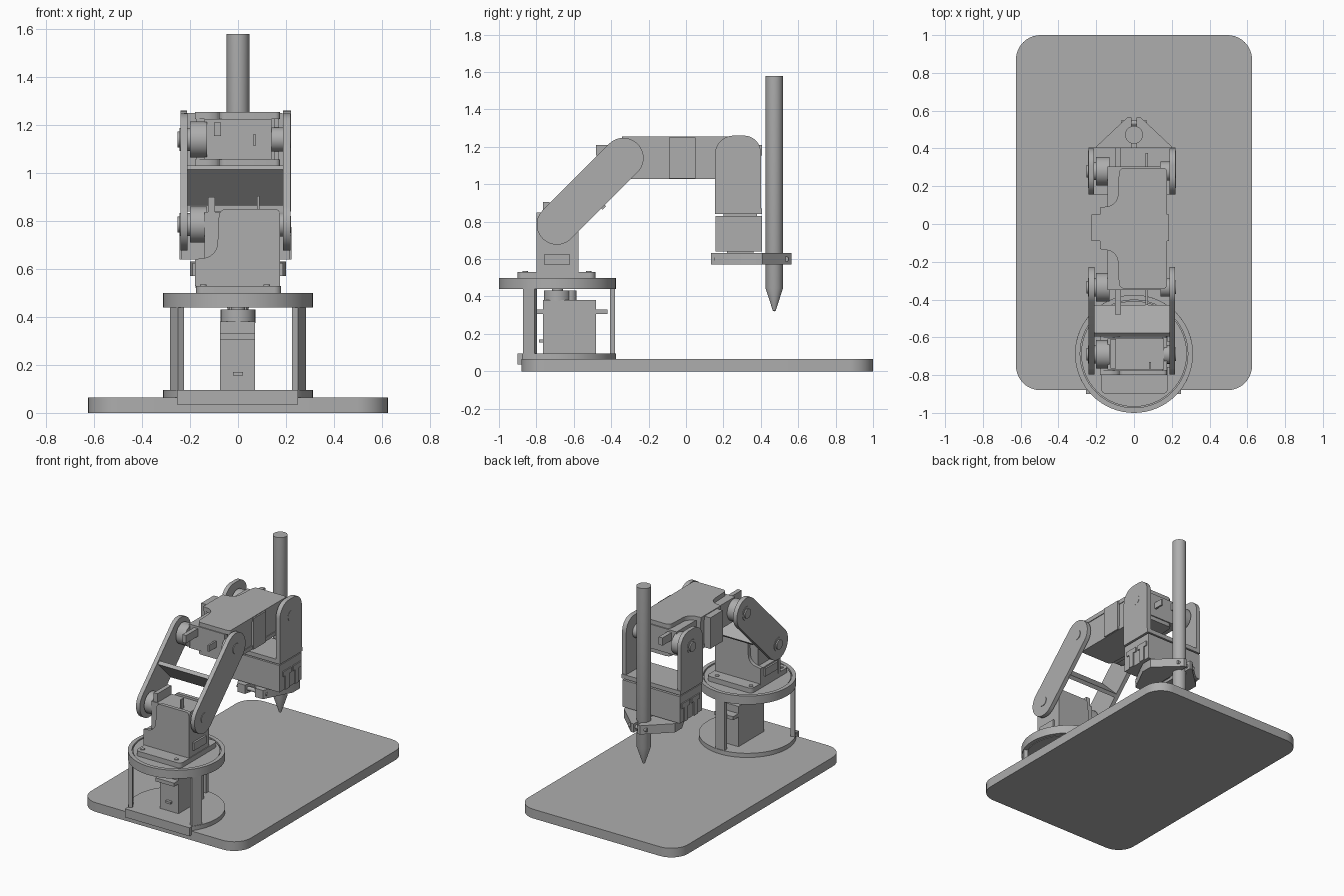
import bpy, bmesh, math

if "Cube" in bpy.data.objects:
    bpy.data.objects.remove(bpy.data.objects["Cube"], do_unlink=True)

GREY = (0.42, 0.42, 0.42, 1)
grey = bpy.data.materials.new("matte grey")
grey.use_nodes = True
grey.diffuse_color = GREY
grey.node_tree.nodes["Principled BSDF"].inputs["Base Color"].default_value = GREY

MAP = {"x": lambda a, b, c: (c, a, b),
       "y": lambda a, b, c: (a, c, b),
       "z": lambda a, b, c: (a, b, c)}


def finish(name, bm):
    bmesh.ops.recalc_face_normals(bm, faces=bm.faces)
    mesh = bpy.data.meshes.new(name)
    bm.to_mesh(mesh)
    bm.free()
    mesh.materials.append(grey)
    obj = bpy.data.objects.new(name, mesh)
    bpy.context.collection.objects.link(obj)
    bpy.ops.object.select_all(action="DESELECT")
    obj.select_set(True)
    bpy.context.view_layer.objects.active = obj
    bpy.ops.object.shade_smooth_by_angle(angle=math.radians(30))
    return obj


def prism(name, pts, axis, lo, hi):
    """Extrude an outline along an axis."""
    bm = bmesh.new()
    low = [bm.verts.new(MAP[axis](a, b, lo)) for a, b in pts]
    top = [bm.verts.new(MAP[axis](a, b, hi)) for a, b in pts]
    bm.faces.new(low)
    bm.faces.new(top)
    for i in range(len(pts)):
        j = (i + 1) % len(pts)
        bm.faces.new((low[i], low[j], top[j], top[i]))
    return finish(name, bm)


def lathe(name, profile, centre, steps=64):
    """Closed (radius, z) profile turned around a vertical axis."""
    bm = bmesh.new()
    rings = []
    for k in range(steps):
        t = math.tau * k / steps
        rings.append([bm.verts.new((centre[0] + r * math.cos(t),
                                    centre[1] + r * math.sin(t), z)) for r, z in profile])
    n = len(profile)
    for k in range(steps):
        p, q = rings[k], rings[(k + 1) % steps]
        for i in range(n):
            j = (i + 1) % n
            bm.faces.new((p[i], q[i], q[j], p[j]))
    bmesh.ops.remove_doubles(bm, verts=bm.verts, dist=1e-5)
    return finish(name, bm)


def arc(a, b, r, start, end, n=10):
    return [(a + r * math.cos(math.radians(start + (end - start) * i / n)),
             b + r * math.sin(math.radians(start + (end - start) * i / n)))
            for i in range(n + 1)]


def box(name, x, y, z):
    return prism(name, [(x[0], y[0]), (x[1], y[0]), (x[1], y[1]), (x[0], y[1])], "z", *z)


def cyl(name, axis, a, b, r, lo, hi, n=40):
    return prism(name, arc(a, b, r, 0, 360 - 360 / n, n - 1), axis, lo, hi)


def rounded(x0, x1, y0, y1, r):
    return (arc(x1 - r, y1 - r, r, 0, 90) + arc(x0 + r, y1 - r, r, 90, 180)
            + arc(x0 + r, y0 + r, r, 180, 270) + arc(x1 - r, y0 + r, r, 270, 360))


TY = -0.6875                      # turntable centre
SHOULDER, ELBOW, WRIST = (-0.69, 0.785), (-0.335, 1.14), (0.28, 1.14)

# Base board and footing
prism("base_board", rounded(-0.625, 0.625, -0.88, 1.0, 0.13), "z", 0, 0.065)
cut = math.degrees(math.asin(0.2125 / 0.3125))
prism("footing_disc", arc(0, TY, 0.3125, -cut, 180 + cut, 60), "z", 0.06, 0.095)
box("footing_lip", (-0.255, 0.25), (-0.9, -0.875), (0.035, 0.095))

# Turntable: three posts, ring and rotating disc
for i, deg in enumerate((-30, 90, 210)):
    c, s = math.cos(math.radians(deg)), math.sin(math.radians(deg))
    prism(f"post_{i + 1}", [(r * c - t * s, TY + r * s + t * c) for r, t in
          ((0.28, -0.035), (0.308, -0.035), (0.308, 0.035), (0.28, 0.035))], "z", 0.06, 0.45)
lathe("turntable_ring", [(0.285, 0.44), (0.3125, 0.44), (0.3125, 0.5), (0.285, 0.5)], (0, TY))
cyl("turntable_disc", "z", 0, TY, 0.28, 0.44, 0.495, 64)
cyl("turntable_rim", "z", 0, TY, 0.286, 0.445, 0.485, 64)

# Base motor
box("base_motor", (-0.075, 0.07), (-0.765, -0.48), (0.09, 0.38))
box("base_motor_tabs", (-0.075, 0.07), (-0.815, -0.42), (0.305, 0.33))
box("base_motor_plug", (-0.02, 0.02), (-0.785, -0.76), (0.155, 0.17))
cyl("base_motor_gear", "z", 0, TY, 0.072, 0.375, 0.432)
cyl("base_motor_small_gear", "z", 0, -0.62, 0.035, 0.375, 0.432)
cyl("base_motor_shaft", "z", 0, TY, 0.03, 0.42, 0.445)

# Shoulder bracket foot with screws
prism("shoulder_foot", rounded(-0.175, 0.18, -0.9, -0.485, 0.03), "z", 0.49, 0.53)
for x in (-0.145, 0.12):
    for y in (-0.86, -0.52):
        cyl("foot_screw", "z", x, y, 0.014, 0.52, 0.535, 16)


def cheek(base):
    """Motor housing outline (a = across, b = along), with a scooped corner."""
    return ([(0.175, base), (0.175, base + 0.29)] + arc(0.155, base + 0.3, 0.02, 0, 90, 4)
            + arc(-0.05, base + 0.29, 0.03, 90, 180, 5)
            + arc(-0.15, base + 0.18, 0.065, 0, -90, 8) + [(-0.18, base + 0.11), (-0.18, base)])


# Shoulder housing and motor
for name, y in (("front", -0.8), ("back", -0.6)):
    prism(f"shoulder_cheek_{name}", cheek(0.53), "y", y, y + 0.025)
box("shoulder_wall", (0.15, 0.175), (-0.79, -0.58), (0.52, 0.82))
box("shoulder_base_block", (-0.178, 0.17), (-0.79, -0.58), (0.52, 0.635))
box("shoulder_motor", (-0.14, 0.16), (-0.77, -0.605), (0.6, 0.838))
box("shoulder_motor_tab", (-0.125, -0.095), (-0.765, -0.61), (0.8, 0.9))
box("shoulder_motor_plug", (0.08, 0.09), (-0.765, -0.73), (0.83, 0.905))
box("shoulder_side_lug", (-0.19, 0.188), (-0.76, -0.62), (0.57, 0.625))

# Upper arm: two links and a cross web
ay, az = SHOULDER
by, bz = ELBOW
link = arc(by, bz, 0.108, -45, 135, 20) + arc(ay, az, 0.108, 135, 315, 20)
prism("upper_arm_right_link", link, "x", -0.24, -0.21)
prism("upper_arm_left_link", link, "x", 0.188, 0.218)
d = math.sqrt(0.5)
prism("upper_arm_web", [(-0.5125 + d * (u - v), 0.948 + d * (u + v)) for u, v in
      ((-0.013, -0.106), (0.013, -0.106), (0.013, 0.106), (-0.013, 0.106))], "x", -0.215, 0.195)

# Forearm: two motor housings back to back
half = [(x, y - 0.023) for x, y in cheek(0)]
outline = half + [(x, -0.046 - y) for x, y in reversed(half)]
outline = [p for i, p in enumerate(outline) if abs(p[1] + 0.023) > 0.001]
prism("forearm_top", outline, "z", 1.225, 1.255)
prism("forearm_bottom", outline, "z", 1.028, 1.056)
box("forearm_wall", (0.15, 0.17), (-0.33, 0.29), (1.04, 1.24))
box("forearm_centre", (-0.175, 0.17), (-0.13, 0.085), (1.04, 1.24))
box("forearm_motors", (-0.14, 0.14), (-0.35, 0.305), (1.056, 1.225))
for x in ((-0.225, -0.17), (0.165, 0.185)):
    box("forearm_side_lug", x, (-0.09, 0.05), (1.03, 1.25))
for s in (-1, 1):
    if s < 0:
        tab, plug = (-0.48, -0.3), (-0.43, -0.34)
    else:
        tab, plug = (0.28, 0.405), (0.28, 0.375)
    box("forearm_motor_tab", (-0.1, -0.07), tab, (1.155, 1.21))
    box("forearm_motor_plug", (0.062, 0.075), plug, (1.115, 1.16))

# Wrist fork
plate = arc(0.28, 1.14, 0.12, 0, 180, 20)
fork = ([(0.4, 0.84), (0.4, 1.15)] + arc(0.31, 1.17, 0.09, 0, 90)
        + arc(0.255, 1.16, 0.1, 90, 180) + [(0.155, 0.84)])
prism("wrist_right_plate", fork, "x", -0.24, -0.212)
prism("wrist_left_plate", fork, "x", 0.188, 0.22)
box("wrist_bridge", (-0.24, 0.22), (0.155, 0.405), (0.84, 0.87))

# Joints: gear drum, pivot pins and raised pin rims
for name, (y, z) in (("shoulder", SHOULDER), ("elbow", ELBOW), ("wrist", WRIST)):
    cyl(f"{name}_gear", "x", y, z, 0.075, -0.2, -0.13)
    cyl(f"{name}_right_pin", "x", y, z, 0.033, -0.252, -0.13)
    cyl(f"{name}_left_pin", "x", y, z, 0.036, 0.14, 0.222)
    cyl(f"{name}_left_boss", "x", y, z, 0.05, 0.14, 0.2)
    cyl(f"{name}_right_boss", "x", y, z, 0.048, -0.243, -0.2)

# Gripper motor block with T-shaped clips on both ends
box("gripper_block", (-0.235, 0.215), (0.158, 0.405), (0.64, 0.83))
box("gripper_block_neck", (-0.1, 0.1), (0.2, 0.38), (0.8, 0.85))
for x in (-0.243, 0.212):
    for y in (0.235, 0.345):
        box("clip_stem", (x, x + 0.011), (y - 0.02, y + 0.02), (0.64, 0.75))
        box("clip_head", (x, x + 0.011), (y - 0.045, y + 0.045), (0.74, 0.775))

# Gripper fingers, mirrored, with clamp screws
finger = [(0.014, 0.565), (0.035, 0.565), (0.2, 0.41), (0.2, 0.33),
          (0.1, 0.135), (0.04, 0.135), (0.014, 0.25)]
for side, s in (("left", 1), ("right", -1)):
    prism(f"{side}_finger", [(s * x, y) for x, y in finger], "z", 0.57, 0.632)
box("finger_hub", (-0.05, 0.05), (0.22, 0.36), (0.59, 0.65))
for y, w in ((0.165, 0.117), (0.535, 0.07)):
    cyl("clamp_screw", "x", y, 0.6, 0.014, -w, w, 16)

# Pen
lathe("pen", [(0, 0.32), (0.008, 0.325), (0.047, 0.445), (0.047, 1.58), (0, 1.58)],
      (0, 0.472), 40)
